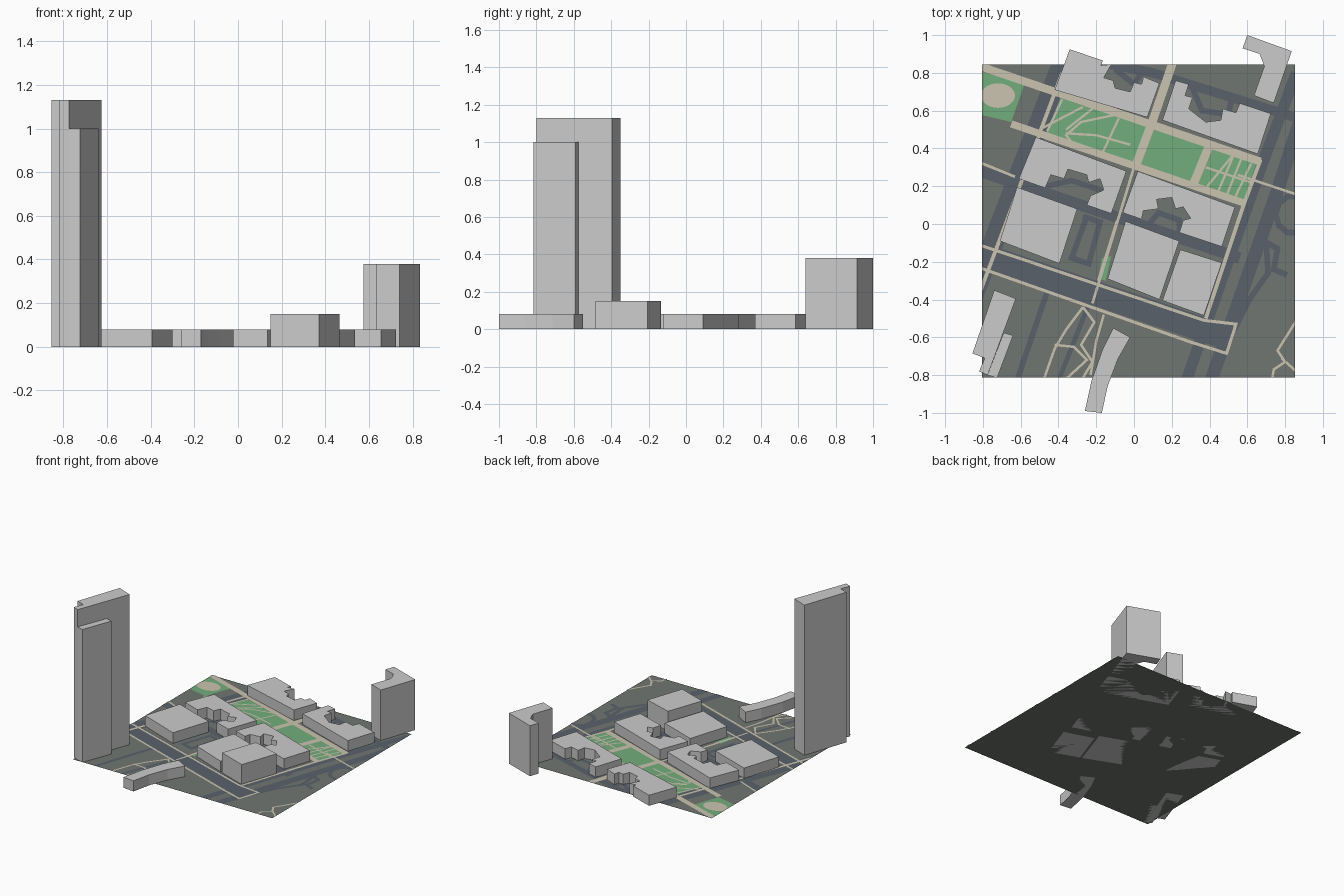
import bpy, bmesh, math
from mathutils import Vector

X0, X1, Y0, Y1 = -0.806, 0.853, -0.812, 0.845   # site rectangle


def material(name, rgb):
    m = bpy.data.materials.new(name)
    m.diffuse_color = (*rgb, 1)
    return m


def finish(bm, name, mat=None):
    me = bpy.data.meshes.new(name)
    bm.to_mesh(me)
    bm.free()
    ob = bpy.data.objects.new(name, me)
    bpy.context.collection.objects.link(ob)
    if mat:
        me.materials.append(mat)
    return ob


def add_poly(bm, pts, z):
    f = bm.faces.new([bm.verts.new((x, y, z)) for x, y in pts])
    f.normal_update()
    if f.normal.z < 0:
        f.normal_flip()
    return f


def building(name, height, *pts):
    bm = bmesh.new()
    f = add_poly(bm, pts, 0)
    out = bmesh.ops.extrude_face_region(bm, geom=[f], use_keep_orig=True)
    top = [v for v in out["geom"] if isinstance(v, bmesh.types.BMVert)]
    bmesh.ops.translate(bm, verts=top, vec=(0, 0, height))
    bmesh.ops.recalc_face_normals(bm, faces=bm.faces)
    return finish(bm, name)


def add_ribbon(bm, width, pts, z):
    """Flat strip with mitred joints along a path."""
    p = [Vector(q) for q in pts]
    rows = []
    for i, q in enumerate(p):
        a = (q - p[i - 1]).normalized() if i else None
        b = (p[i + 1] - q).normalized() if i < len(p) - 1 else None
        d = ((a or b) + (b or a)).normalized()
        n = Vector((-d.y, d.x))
        k = max(0.5, d.dot(a or b))
        rows.append([bm.verts.new((*(q + n * s * width / 2 / k), z)) for s in (-1, 1)])
    for (a, b), (c, d) in zip(rows, rows[1:]):
        bm.faces.new((a, c, d, b))


def layer(name, z, mat, ribbons=(), polys=()):
    """Ground layer clipped to the site."""
    bm = bmesh.new()
    for w, *pts in ribbons:
        add_ribbon(bm, w, pts, z)
    for pts in polys:
        add_poly(bm, pts, z)
    for co, no in (((X0, 0, 0), (-1, 0, 0)), ((X1, 0, 0), (1, 0, 0)),
                   ((0, Y0, 0), (0, -1, 0)), ((0, Y1, 0), (0, 1, 0))):
        bmesh.ops.bisect_plane(bm, geom=bm.verts[:] + bm.edges[:] + bm.faces[:],
                               plane_co=co, plane_no=no, clear_outer=True)
    return finish(bm, name, mat)


earth = material("earth", (0.165, 0.18, 0.165))
asphalt = material("asphalt", (0.10, 0.12, 0.145))
paving = material("paving", (0.60, 0.55, 0.44))
grass = material("grass", (0.17, 0.42, 0.20))

# Site plane
layer("ground", 0, earth, polys=[[(X0, Y0), (X1, Y0), (X1, Y1), (X0, Y1)]])

# Lawns: main park, western garden, small verge
layer("lawns", 0.001, grass, polys=[
    [(-0.46, 0.69), (0.66, 0.32), (0.58, 0.11), (-0.53, 0.50)],
    [(-0.82, 0.81), (-0.58, 0.74), (-0.65, 0.54), (-0.82, 0.58)],
    [(-0.17, -0.18), (-0.12, -0.17), (-0.15, -0.30), (-0.19, -0.29)]])

# Wide streets and avenues
layer("streets", 0.002, asphalt, ribbons=[
    (0.05, (-0.25, 0.87), (0.1, 0.80), (0.9, 0.55)),
    (0.06, (-0.85, 0.29), (0.56, -0.18)),
    (0.13, (-0.85, -0.15), (0.52, -0.61)),
    (0.11, (-0.36, 0.90), (-0.88, -0.45)),
    (0.06, (0.86, 0.80), (0.68, 0.32), (0.27, -0.85)),
    (0.07, (0.88, 0.55), (0.75, 0.15), (0.40, -0.85))])

# Ramps, service lanes and courts
loop = [(0.84 + 0.09 * math.cos(t / 10 * 2 * math.pi),
         0.05 + 0.10 * math.sin(t / 10 * 2 * math.pi)) for t in range(11)]
layer("service_lanes", 0.0025, asphalt, ribbons=[
    (0.03, *loop),
    (0.03, (0.67, -0.08), (0.76, -0.13), (0.74, -0.24), (0.81, -0.27)),
    (0.03, (0.70, -0.10), (0.71, -0.26), (0.61, -0.40), (0.53, -0.56)),
    (0.03, (-0.27, 0.04), (-0.18, 0.01), (-0.24, -0.21), (-0.33, -0.18), (-0.25, 0.04)),
    (0.03, (-0.45, -0.33), (-0.62, -0.83)),
    (0.025, (-0.23, -0.40), (-0.40, -0.83)),
    (0.03, (-0.1, 0.82), (0.0, 0.74), (0.04, 0.80)),
    (0.03, (0.30, 0.74), (0.36, 0.60), (0.50, 0.58), (0.52, 0.68)),
    (0.03, (-0.47, 0.20), (-0.33, 0.23), (-0.18, 0.18), (-0.15, 0.08)),
    (0.03, (0.08, 0.00), (0.13, 0.06), (0.24, 0.02), (0.24, -0.06))])

# Park promenades and pavements
plaza = [(-0.72 + 0.09 * math.cos(t * math.pi / 12),
          0.68 + 0.065 * math.sin(t * math.pi / 12)) for t in range(24)]
layer("promenades", 0.003, paving, polys=[plaza], ribbons=[
    (0.042, (-0.83, 0.84), (0.67, 0.33)),
    (0.038, (-0.65, 0.53), (0.585, 0.11)),
    (0.045, (0.21, 0.87), (0.10, 0.55), (0.01, 0.31)),
    (0.045, (0.40, 0.42), (0.31, 0.20)),
    (0.02, (-0.38, 0.80), (-0.50, 0.48), (-0.86, -0.48)),
    (0.02, (0.67, 0.34), (0.58, 0.10), (0.38, -0.50)),
    (0.014, (0.0, 0.30), (-0.22, -0.42)),
    (0.012, (-0.09, 0.02), (-0.19, -0.30)),
    (0.016, (-0.85, -0.10), (0.37, -0.51), (0.54, -0.53), (0.49, -0.685),
     (0.30, -0.625), (-0.85, -0.22)),
    (0.014, (-0.85, 0.34), (-0.63, 0.25)),
    (0.014, (0.55, 0.26), (0.88, 0.15))])

# Narrow footpaths
layer("footpaths", 0.0035, paving, ribbons=[
    (0.012, (-0.09, 0.58), (-0.28, 0.54), (-0.36, 0.47), (-0.31, 0.41)),
    (0.012, (-0.36, 0.48), (-0.20, 0.47), (-0.02, 0.42)),
    (0.012, (-0.38, 0.66), (-0.46, 0.49)),
    (0.012, (-0.50, 0.50), (-0.27, 0.62)),
    (0.012, (-0.22, 0.61), (-0.36, 0.50)),
    (0.012, (-0.08, 0.56), (-0.17, 0.37)),
    (0.012, (0.53, 0.37), (0.44, 0.16)),
    (0.012, (0.57, 0.35), (0.49, 0.15)),
    (0.012, (0.62, 0.32), (0.53, 0.13)),
    (0.012, (0.38, 0.30), (0.62, 0.22)),
    (0.012, (0.52, 0.36), (0.38, 0.19)),
    (0.013, (-0.27, -0.44), (-0.36, -0.56), (-0.42, -0.66), (-0.48, -0.83)),
    (0.013, (-0.27, -0.44), (-0.21, -0.52), (-0.28, -0.64), (-0.22, -0.73), (-0.28, -0.83)),
    (0.013, (-0.42, -0.64), (-0.32, -0.65), (-0.25, -0.72), (-0.37, -0.83)),
    (0.013, (-0.16, -0.48), (-0.20, -0.62), (-0.23, -0.80)),
    (0.013, (0.86, -0.51), (0.76, -0.67), (0.80, -0.73), (0.74, -0.77), (0.73, -0.83)),
    (0.013, (0.78, -0.71), (0.87, -0.79))])

# Low courtyard blocks
LOW = 0.08
building("north_west_block", LOW, (-0.34, 0.925), (-0.165, 0.865), (-0.175, 0.84),
         (-0.12, 0.845), (-0.16, 0.775), (-0.11, 0.76), (-0.10, 0.72), (-0.02, 0.70),
         (0.0, 0.75), (0.04, 0.74), (0.05, 0.78), (0.135, 0.745), (0.07, 0.565), (-0.42, 0.71))
building("north_east_block", LOW, (0.22, 0.76), (0.29, 0.74), (0.27, 0.68), (0.31, 0.67),
         (0.29, 0.61), (0.38, 0.54), (0.46, 0.55), (0.47, 0.61), (0.54, 0.59),
         (0.56, 0.64), (0.725, 0.585), (0.655, 0.37), (0.15, 0.55))
building("middle_west_block", LOW, (-0.52, 0.46), (-0.04, 0.28), (-0.12, 0.055),
         (-0.25, 0.10), (-0.23, 0.15), (-0.16, 0.18), (-0.18, 0.24), (-0.24, 0.22),
         (-0.25, 0.26), (-0.35, 0.29), (-0.37, 0.24), (-0.44, 0.26), (-0.47, 0.19),
         (-0.61, 0.24))
building("middle_east_block", LOW, (0.02, 0.28), (0.535, 0.09), (0.465, -0.12),
         (0.24, -0.045), (0.26, 0.02), (0.30, 0.03), (0.26, 0.09), (0.22, 0.08),
         (0.20, 0.14), (0.12, 0.13), (0.13, 0.08), (0.05, 0.07), (0.04, 0.025), (-0.06, 0.06))
building("south_west_block", LOW, (-0.62, 0.195), (-0.30, 0.08), (-0.395, -0.21), (-0.71, -0.09))
building("south_centre_block", LOW, (-0.045, 0.015), (0.24, -0.09), (0.135, -0.40), (-0.14, -0.29))
building("south_east_block", 0.15, (0.245, -0.135), (0.465, -0.205), (0.37, -0.485), (0.15, -0.405))

# L-shaped mid-rise at the north-east corner
building("corner_midrise", 0.38, (0.60, 1.0), (0.835, 0.915), (0.74, 0.64),
         (0.635, 0.68), (0.69, 0.835), (0.665, 0.90), (0.575, 0.93))

# Twin slab tower
building("tall_tower_slab", 1.13, (-0.74, -0.35), (-0.625, -0.395), (-0.775, -0.80),
         (-0.82, -0.78), (-0.79, -0.71), (-0.855, -0.685))
building("short_tower_slab", 1.0, (-0.69, -0.575), (-0.64, -0.59), (-0.725, -0.815), (-0.775, -0.80))

# Curved low building
building("curved_block", LOW, (-0.11, -0.55), (-0.02, -0.60), (-0.085, -0.715),
         (-0.14, -0.86), (-0.17, -1.0), (-0.26, -0.99), (-0.225, -0.83), (-0.165, -0.66))
